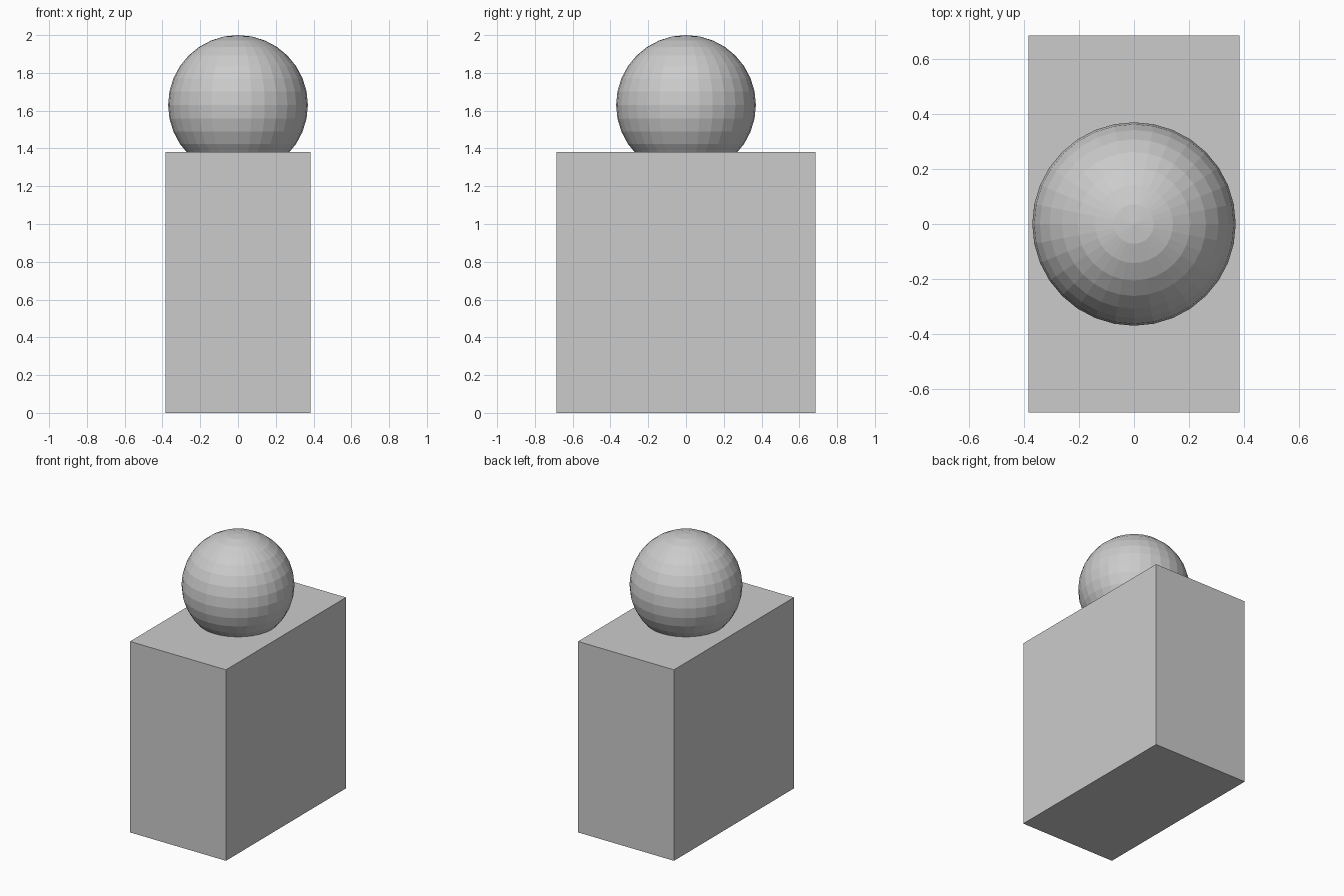
import bpy

if "Cube" in bpy.data.objects:
    bpy.data.objects.remove(bpy.data.objects["Cube"])

BODY = (0.767, 1.37, 1.38)
RADIUS = 0.37

# Rectangular block standing on the ground
bpy.ops.mesh.primitive_cube_add(size=1, location=(0, 0, BODY[2] / 2))
body = bpy.context.object
body.name = "body_block"
body.scale = BODY
bpy.ops.object.transform_apply(location=False, rotation=False, scale=True)

# Flat-shaded ball sunk slightly into the top of the block
bpy.ops.mesh.primitive_uv_sphere_add(segments=32, ring_count=16, radius=RADIUS,
                                     location=(0, 0, 2 - RADIUS))
bpy.context.object.name = "head_ball"
